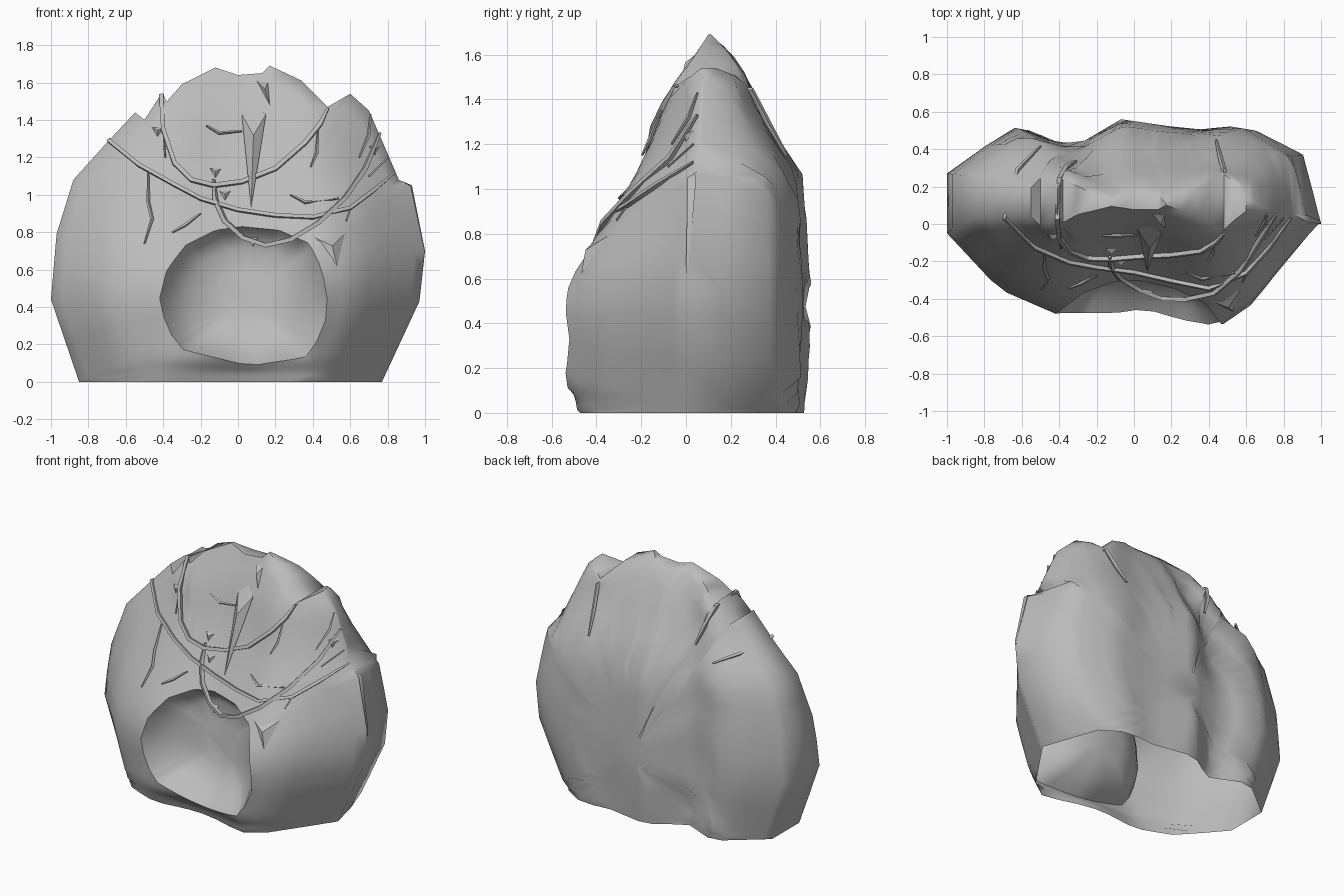
import bpy, bmesh, math
from mathutils import Vector
from mathutils.bvhtree import BVHTree

old = bpy.data.objects.get("Cube")
if old:
    bpy.data.objects.remove(old, do_unlink=True)

stone = bpy.data.materials.new("grey stone")
stone.use_nodes = True
GREY = (0.5, 0.5, 0.5, 1)
stone.diffuse_color = GREY
stone.node_tree.nodes["Principled BSDF"].inputs["Base Color"].default_value = GREY

# Outlines as (x, z): outer silhouette and cave mouth
OUTER = [(-.85, 0), (-1, .44), (-.97, .79), (-.88, 1.08), (-.7, 1.28), (-.55, 1.44), (-.5, 1.4),
         (-.41, 1.54), (-.38, 1.5), (-.3, 1.59), (-.12, 1.68), (0, 1.64), (.13, 1.65), (.17, 1.69),
         (.34, 1.61), (.48, 1.47), (.6, 1.54), (.7, 1.45), (.8, 1.22), (.86, 1.08), (.93, 1.05),
         (1, .7), (.97, .43), (.77, 0), (.5, 0), (.25, 0), (0, 0), (-.2, 0), (-.4, 0), (-.6, 0)]
MOUTH = [(-.42, .44), (-.38, .6), (-.28, .73), (-.12, .81), (.02, .83), (.22, .81), (.38, .74),
         (.45, .6), (.48, .42), (.46, .27), (.36, .13), (.06, .085), (-.29, .17), (-.38, .28)]
CENTRE = Vector((.04, .45))

# Half widths by height, left and right of the middle
WIDTH_NEG = [(0, .85), (.44, 1), (.79, .97), (1.08, .88), (1.28, .7), (1.44, .58), (1.54, .48), (1.7, .35)]
WIDTH_POS = [(0, .77), (.43, .97), (.7, 1), (1.05, .93), (1.08, .87), (1.22, .81), (1.45, .71),
             (1.54, .63), (1.7, .4)]

# Plan depth across the width, taper to the ridge with height, and hollow in the middle
RIDGE = .1
FRONT = ([(-1, -.05), (-.72, -.35), (-.42, -.48), (.47, -.55), (.65, -.43), (1, 0)],
         [(0, .93), (.12, .98), (.45, 1), (.6, .95), (.75, .82), (.88, .69),
          (1.15, .46), (1.35, .36), (1.45, .32), (1.6, .13), (1.69, 0)],
         [(0, .08), (.05, .07), (.12, .02), (.2, 0), (.55, 0), (.75, .05), (1.07, .06),
          (1.35, .08), (1.5, .08), (1.69, 0)])
BACK = ([(-1, .27), (-.65, .52), (-.34, .4), (-.07, .56), (.35, .5), (.6, .53), (.91, .37), (1, 0)],
        [(0, .95), (.35, 1), (.65, 1), (1.07, .92), (1.36, .5), (1.46, .45), (1.6, .24), (1.69, .03)],
        [(0, 0)])


def lookup(table, value):
    """Straight-line interpolation in a table of pairs."""
    for (a, p), (b, q) in zip(table, table[1:]):
        if value <= b:
            return p + (q - p) * max(0, value - a) / (b - a)
    return table[-1][1]


def depth(side, x, z):
    plan, taper, hollow = side
    u = x / lookup(WIDTH_POS if x > 0 else WIDTH_NEG, z)
    middle = math.exp(-(x / .32) ** 2)
    return RIDGE + (lookup(plan, u) - RIDGE) * lookup(taper, z) + lookup(hollow, z) * middle


def on_outline(outline, target):
    """Point where the ray from the centre towards target crosses an outline."""
    d = target - CENTRE
    for i, a in enumerate(outline):
        a = Vector(a)
        e = Vector(outline[(i + 1) % len(outline)]) - a
        det = d.x * e.y - d.y * e.x
        if abs(det) < 1e-9:
            continue
        r = a - CENTRE
        along = (r.x * e.y - r.y * e.x) / det
        side = (r.x * d.y - r.y * d.x) / det
        if along > 0 and -1e-6 <= side <= 1 + 1e-6:
            return CENTRE + d * along
    return CENTRE


def finish(obj, angle):
    obj.data.materials.append(stone)
    bpy.ops.object.select_all(action='DESELECT')
    obj.select_set(True)
    bpy.context.view_layer.objects.active = obj
    bpy.ops.object.shade_smooth_by_angle(angle=math.radians(angle))


def add_mesh(name, bm, angle):
    mesh = bpy.data.meshes.new(name)
    bm.to_mesh(mesh)
    obj = bpy.data.objects.new(name, mesh)
    bpy.context.collection.objects.link(obj)
    finish(obj, angle)


# Rock shell: cave pocket, front slope, side rim and back, open underneath
rim = []
for i, p in enumerate(OUTER):
    here, after = Vector(p), Vector(OUTER[(i + 1) % len(OUTER)])
    rim += [here, here.lerp(after, .5)]
lip = [on_outline(MOUTH, p) for p in rim]
bm = bmesh.new()
rings = []


def add_ring(points, side, inward=0):
    rings.append([bm.verts.new((p.x, depth(side, p.x, p.y) + inward, p.y)) for p in points])


for size, inward in ((.35, .25), (.7, .18), (.9, .08)):
    add_ring([CENTRE.lerp(p, size) for p in lip], FRONT, inward)
for t in (0, .15, .3, .45, .6, .75, .9, 1):
    add_ring([a.lerp(b, t) for a, b in zip(lip, rim)], FRONT)
front_rim = len(rings) - 1
for t in (1, .96, .9, .8, .65, .5, .35, .15):
    add_ring([CENTRE.lerp(p, t) for p in rim], BACK)

count = len(rim)
for k in range(len(rings) - 1):
    for i in range(count):
        j = (i + 1) % count
        if k == front_rim and rim[i].y == 0 and rim[j].y == 0:
            continue
        bm.faces.new((rings[k][i], rings[k][j], rings[k + 1][j], rings[k + 1][i]))
bm.faces.new(rings[0])
bm.faces.new(rings[-1])
bmesh.ops.remove_doubles(bm, verts=bm.verts, dist=.012)
bmesh.ops.recalc_face_normals(bm, faces=bm.faces)
if sum(f.normal.y for f in bm.faces if f.calc_center_median().y > .4) < 0:
    bmesh.ops.reverse_faces(bm, faces=bm.faces)
surface = BVHTree.FromBMesh(bm)
add_mesh("cave_rock", bm, 60)
bm.free()


def touch(x, z, back=False, lift=.012):
    """Point lying just off the front or back of the rock."""
    sign = 1 if back else -1
    y = depth(BACK if back else FRONT, x, z)
    hit = surface.ray_cast(Vector((x, 3 * sign, z)), Vector((0, -sign, 0)))[0]
    if hit:
        y = max(y, hit.y) if back else min(y, hit.y)
    return Vector((x, y + sign * lift, z))


def vine(name, path, radius, tail=()):
    points = [touch(*p, back=True) for p in tail] + [touch(*p) for p in path]
    curve = bpy.data.curves.new(name, 'CURVE')
    curve.dimensions = '3D'
    curve.bevel_depth = radius
    curve.bevel_resolution = 0
    curve.use_fill_caps = True
    spline = curve.splines.new('POLY')
    spline.points.add(len(points) - 1)
    for i, (sp, p) in enumerate(zip(spline.points, points)):
        sp.co = (*p, 1)
        sp.radius = .5 if i in (0, len(points) - 1) else 1
    obj = bpy.data.objects.new(name, curve)
    bpy.context.collection.objects.link(obj)
    bpy.ops.object.select_all(action='DESELECT')
    obj.select_set(True)
    bpy.context.view_layer.objects.active = obj
    bpy.ops.object.convert(target='MESH')
    finish(bpy.context.object, 30)


# Long vines draped over the slope, with tails running down the back
vine("upper_vine", [(-.41, 1.53), (-.4, 1.35), (-.34, 1.17), (-.25, 1.08), (-.13, 1.05), (.02, 1.07),
                    (.2, 1.14), (.36, 1.28), (.44, 1.38), (.48, 1.46)], .016,
     [(-.31, 1.25), (-.36, 1.38), (-.4, 1.5)])
vine("middle_vine", [(-.69, 1.29), (-.53, 1.16), (-.35, 1.06), (-.2, .98), (0, .92), (.2, .89),
                     (.4, .88), (.6, .93), (.72, 1.02), (.84, 1.12)], .014,
     [(-.5, 1.2), (-.62, 1.25)])
vine("lower_vine", [(-.13, 1.08), (-.12, .97), (-.07, .86), (.03, .77), (.15, .73), (.28, .76),
                    (.43, .85), (.57, .98), (.68, 1.14), (.76, 1.33)], .016)
vine("back_vine", [(.48, 1.46)], .014, [(.44, 1.15), (.46, 1.3), (.48, 1.44)])

# Short hanging roots and twigs
TWIGS = [[(-.48, 1.12), (-.48, .96), (-.46, .87), (-.5, .74)], [(.43, 1.36), (.42, 1.22), (.39, 1.15)],
         [(.71, 1.43), (.7, 1.32), (.65, 1.2)], [(-.17, 1.37), (-.1, 1.33), (.02, 1.34)],
         [(-.35, .8), (-.28, .84), (-.2, .9)], [(.28, 1), (.36, .96), (.54, .98)],
         [(-.4, 1.36), (-.39, 1.2)], [(.6, .92), (.58, .86)], [(.8, 1.2), (.7, 1.1)]]
for i, path in enumerate(TWIGS):
    vine(f"twig_{i + 1}", path, .01)


def shard(name, outline, bulge):
    """Faceted stone splinter with a raised tip in front."""
    bm = bmesh.new()
    base = [bm.verts.new(touch(*p, lift=.003)) for p in outline]
    middle = sum((v.co for v in base), Vector()) / len(base)
    tip = bm.verts.new(middle - Vector((0, bulge, 0)))
    bm.faces.new(base)
    for i, v in enumerate(base):
        bm.faces.new((v, base[i - 1], tip))
    bmesh.ops.recalc_face_normals(bm, faces=bm.faces)
    add_mesh(name, bm, 20)
    bm.free()


# Stone splinters and leaves
shard("long_splinter", [(.02, 1.43), (.09, 1.48), (.15, 1.43), (.07, .93)], .05)
shard("lower_splinter", [(.41, .77), (.57, .79), (.53, .62)], .04)
shard("upper_splinter", [(.1, 1.61), (.16, 1.6), (.17, 1.48)], .03)
for i, (x, z) in enumerate([(-.43, 1.34), (-.07, 1), (-.12, 1.12), (.73, 1.24), (.08, .75)]):
    shard(f"leaf_{i + 1}", [(x - .03, z + .02), (x + .03, z + .02), (x, z - .03)], .02)
